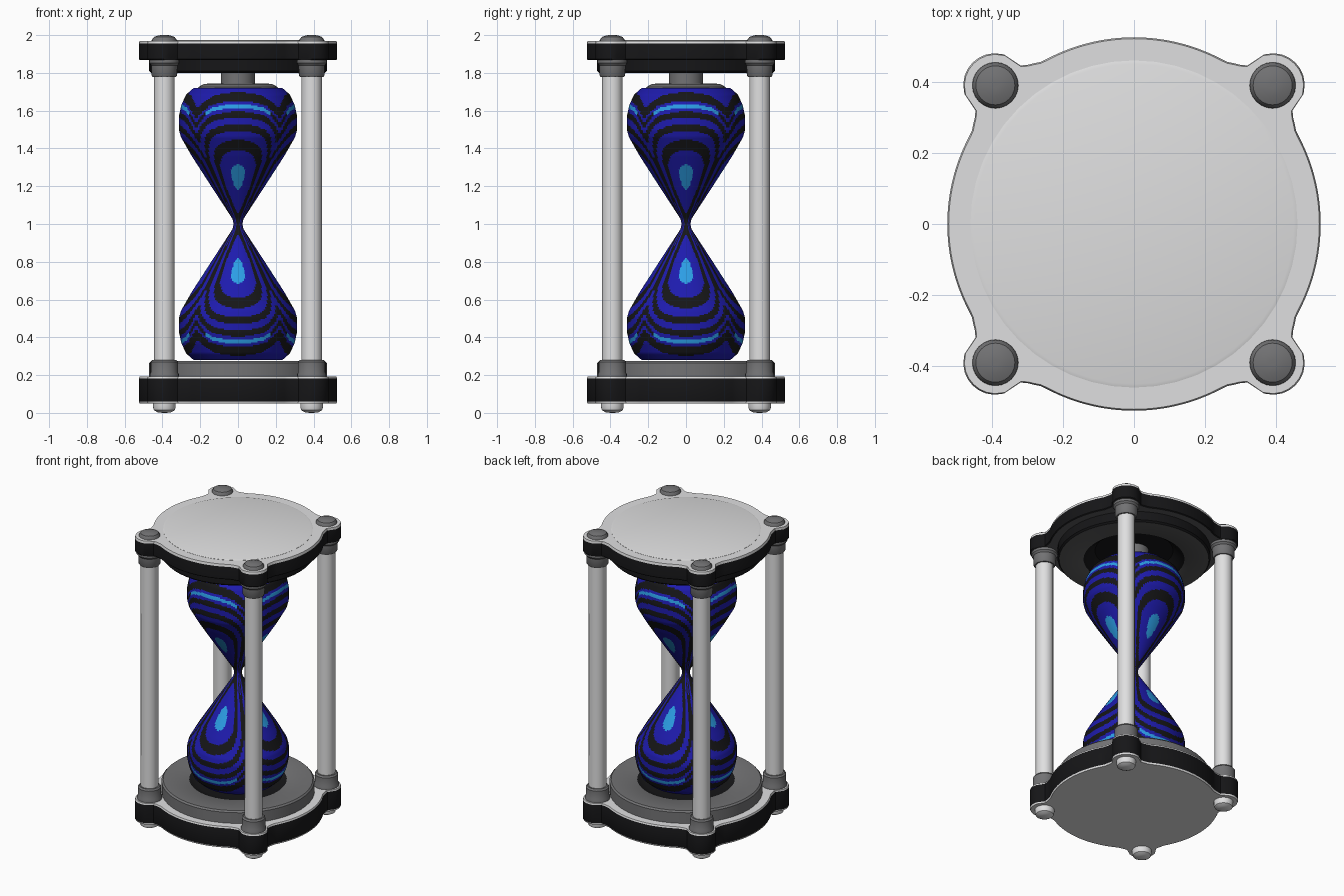
import bpy, math

if "Cube" in bpy.data.objects:
    bpy.data.objects.remove(bpy.data.objects["Cube"])

def material(name, col):
    m = bpy.data.materials.new(name)
    m.diffuse_color = (*col, 1)
    m.use_nodes = True
    m.node_tree.nodes["Principled BSDF"].inputs["Base Color"].default_value = m.diffuse_color
    return m

SILVER = material("light_silver", (0.74, 0.74, 0.745))
STEEL = material("mid_grey", (0.17, 0.17, 0.175))
DARK = material("dark_grey", (0.1, 0.1, 0.102))
BLACK = material("black", (0.008, 0.008, 0.009))
BLUE = material("deep_blue", (0.013, 0.011, 0.42))
CYAN = material("cyan", (0.025, 0.34, 0.78))

def build(name, verts, faces, mats, angle=35, rule=None):
    me = bpy.data.meshes.new(name)
    me.from_pydata(verts, [], faces)
    for m in mats:
        me.materials.append(m)
    ob = bpy.data.objects.new(name, me)
    bpy.context.collection.objects.link(ob)
    for p in me.polygons:
        p.use_smooth = True
        if rule:
            p.material_index = rule(p)
    me.set_sharp_from_angle(angle=math.radians(angle))
    return ob

def loft(name, rings, mats, angle=35, rule=None):
    """Skin a list of equal-length rings, bottom to top, and cap both ends."""
    n = len(rings[0])
    verts = [v for r in rings for v in r]
    faces = [(i * n + j, i * n + (j + 1) % n, (i + 1) * n + (j + 1) % n, (i + 1) * n + j)
             for i in range(len(rings) - 1) for j in range(n)]
    faces.append(tuple(reversed(range(n))))
    faces.append(tuple(range(len(verts) - n, len(verts))))
    return build(name, verts, faces, mats, angle, rule)

def lathe(name, profile, mats, cx=0, cy=0, n=32, angle=35, rule=None):
    rings = [[(cx + r * math.cos(2 * math.pi * j / n), cy + r * math.sin(2 * math.pi * j / n), z)
              for j in range(n)] for r, z in profile]
    return loft(name, rings, mats, angle, rule)

# Plate outline: a disc with four rounded corner lobes
def outline(z, grow=0.0, n=192):
    pts = []
    for j in range(n):
        t = 2 * math.pi * j / n
        phi = abs((t % (math.pi / 2)) - math.pi / 4)
        d, rad, base = 0.552, 0.09, 0.525
        lim = math.asin(rad / d)
        if phi < lim:
            r = d * math.cos(phi) + math.sqrt(rad ** 2 - (d * math.sin(phi)) ** 2)
        else:
            k = min(1, (phi - lim) / math.radians(6))
            r = (1 - k) * d * math.cos(lim) + k * base
        r += grow
        pts.append((r * math.cos(t), r * math.sin(t), z))
    return pts

# Plates: black rim, silver faces and thin silver trim
loft("bottom_plate", [outline(0.05, -0.005), outline(0.06), outline(0.183), outline(0.193, -0.004)],
     [BLACK, SILVER], rule=lambda p: 0 if 0.07 < p.center.z < 0.18 else 1)
loft("top_plate", [outline(1.868, -0.005), outline(1.873), outline(1.955), outline(1.97, -0.004)],
     [BLACK, SILVER, DARK],
     rule=lambda p: 1 if p.center.z > 1.957 else 2 if p.normal.z < -0.9 else 0)
lathe("top_inlay", [(0.46, 1.96), (0.46, 1.971), (0.45, 1.974)], [SILVER], n=48)

# Inner discs with dished centres that hold the glass
def dish_rule(p):
    return 1 if math.hypot(p.center.x, p.center.y) < 0.31 else 0

lathe("bottom_disc", [(0.47, 0.18), (0.47, 0.265), (0.46, 0.275), (0.3, 0.275), (0.285, 0.265),
                      (0.25, 0.255), (0.02, 0.255)], [STEEL, BLACK], n=48, rule=dish_rule)
lathe("top_disc", [(0.02, 1.862), (0.24, 1.86), (0.28, 1.82), (0.31, 1.80), (0.46, 1.80),
                   (0.47, 1.81), (0.47, 1.875)], [DARK, BLACK], n=48,
      rule=lambda p: 0 if abs(p.normal.z) > 0.9 and p.center.z < 1.83 else 1)

# Posts, collars and bolts at the four corners
for sx, a in ((-1, "left"), (1, "right")):
    for sy, b in ((-1, "front"), (1, "back")):
        x, y, tag = sx * 0.39, sy * 0.39, b + "_" + a
        lathe("post_" + tag, [(0.055, 0.25), (0.055, 1.81)], [SILVER], x, y, 12, 40)
        lathe("lower_collar_" + tag, [(0.077, 0.19), (0.077, 0.205), (0.072, 0.215), (0.072, 0.27),
                                      (0.064, 0.28)], [STEEL], x, y, 24)
        lathe("upper_collar_" + tag, [(0.062, 1.778), (0.068, 1.788), (0.07, 1.84), (0.08, 1.852),
                                      (0.08, 1.87)], [STEEL], x, y, 24)
        lathe("top_bolt_" + tag, [(0.066, 1.96), (0.064, 1.977), (0.055, 1.99), (0.03, 1.999),
                                  (0.008, 2.0)], [STEEL], x, y, 24)
        lathe("bottom_bolt_" + tag, [(0.01, 0.0), (0.035, 0.003), (0.055, 0.014), (0.06, 0.03),
                                     (0.06, 0.055)], [SILVER], x, y, 24)

# Glass cap and neck
lathe("top_cap", [(0.215, 1.705), (0.21, 1.725), (0.18, 1.742), (0.09, 1.745), (0.09, 1.87)], [STEEL])

# Glass bulbs: half profile as (radius, height above the waist)
HALF = [(0.024, 0.0), (0.028, 0.025), (0.07, 0.09), (0.168, 0.24), (0.245, 0.36), (0.302, 0.46),
        (0.312, 0.495), (0.312, 0.575), (0.3, 0.63), (0.275, 0.685), (0.235, 0.72)]

def bulb_radius(h):
    for (r0, h0), (r1, h1) in zip(HALF, HALF[1:]):
        if h <= h1:
            return r0 + (r1 - r0) * (h - h0) / (h1 - h0)
    return HALF[-1][0]

# Nested teardrop bands around a cyan core, repeated on four sides
BANDS = [(0.42, 2), (1.05, 1), (1.5, 0), (1.9, 1), (2.2, 0), (2.5, 1), (2.75, 0), (2.92, 1),
         (3.08, 3), (3.22, 1), (3.6, 0), (9, 1)]

def bulb_rule(p):
    x, y, z = p.center
    h = abs(z - 1)
    t = math.atan2(y, x) % (math.pi / 2)
    u = min(t, math.pi / 2 - t) / (math.pi / 4)
    a = u / 0.6 if u < 0.6 else 1 + (u - 0.6) / 0.35
    dz = h - 0.265
    b = abs(dz) / (0.12 if dz > 0 else 0.2)
    d = math.hypot(a, b)
    for lim, kind in BANDS:
        if d < lim:
            if kind == 3:                      # short cyan stripe near the shoulder
                return 2 if u < 0.75 else 0
            return kind
    return 0

STEPS = 100
heights = [0.72 * i / STEPS for i in range(STEPS + 1)]
lathe("upper_glass", [(bulb_radius(h), 1 + h) for h in heights], [BLACK, BLUE, CYAN],
      n=160, angle=50, rule=bulb_rule)
lathe("lower_glass", [(bulb_radius(h), 1 - h) for h in reversed(heights)], [BLACK, BLUE, CYAN],
      n=160, angle=50, rule=bulb_rule)
